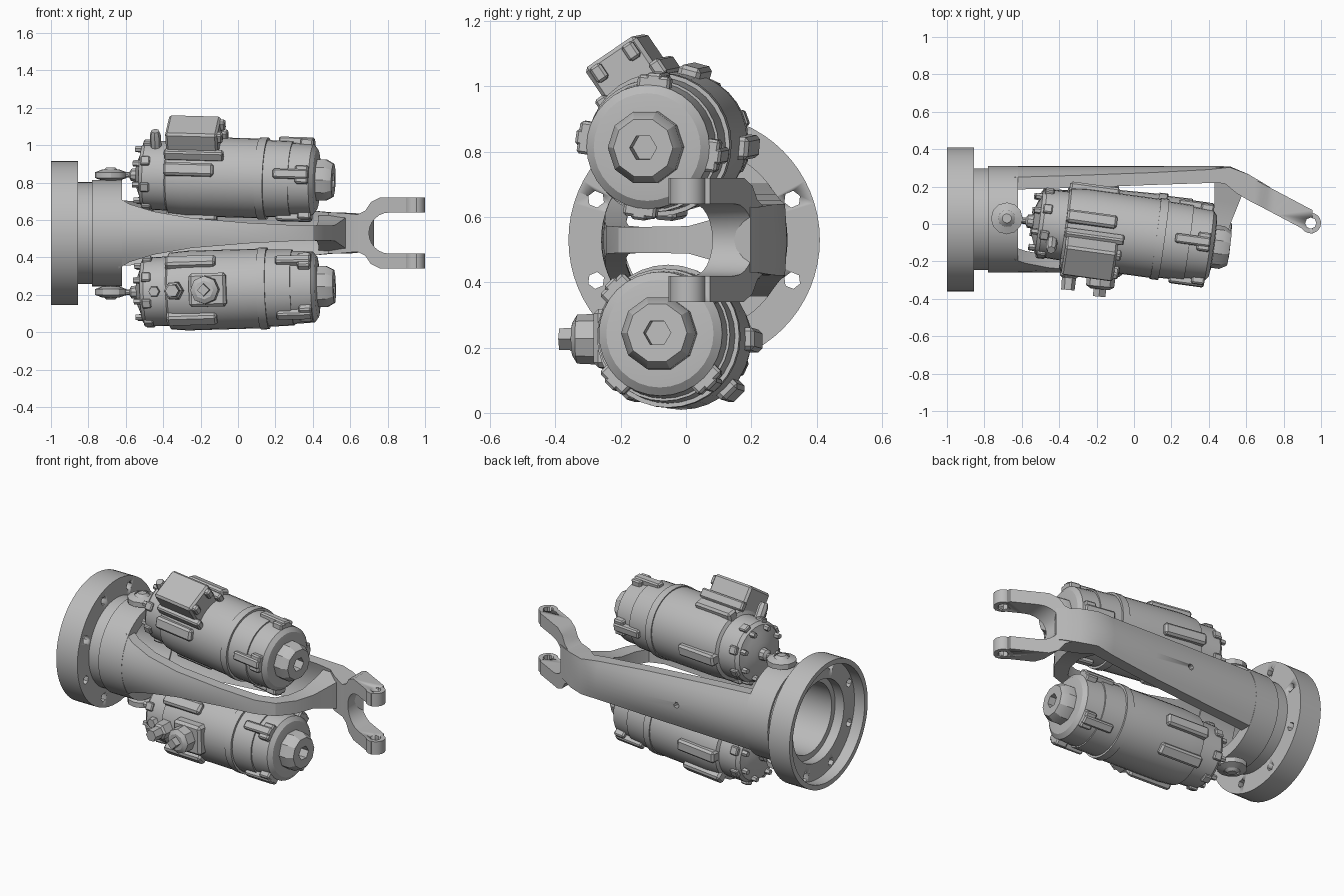
import bpy, bmesh, math
from mathutils import Matrix, Vector

if "Cube" in bpy.data.objects:
    bpy.data.objects.remove(bpy.data.objects["Cube"], do_unlink=True)

grey = bpy.data.materials.new("machined_grey")
grey.use_nodes = True
grey.diffuse_color = (0.5, 0.5, 0.5, 1)
grey.node_tree.nodes["Principled BSDF"].inputs["Base Color"].default_value = (0.5, 0.5, 0.5, 1)

MID_Y, MID_Z = 0.025, 0.53


def finish(name, bm, matrix=Matrix(), angle=30):
    bmesh.ops.recalc_face_normals(bm, faces=bm.faces)
    mesh = bpy.data.meshes.new(name)
    bm.to_mesh(mesh)
    bm.free()
    mesh.transform(matrix)
    mesh.materials.append(grey)
    ob = bpy.data.objects.new(name, mesh)
    bpy.context.collection.objects.link(ob)
    bpy.ops.object.select_all(action='DESELECT')
    ob.select_set(True)
    bpy.context.view_layer.objects.active = ob
    bpy.ops.object.shade_smooth_by_angle(angle=math.radians(angle))
    return ob


def loft(bm, rings, closed=False):
    """Skin between equal rings of points, then cap or close the ends."""
    rows = [[bm.verts.new(p) for p in ring] for ring in rings]
    n = len(rows[0])
    for a, b in zip(rows, rows[1:] + rows[:1] if closed else rows[1:]):
        for i in range(n):
            bm.faces.new((a[i], a[(i + 1) % n], b[(i + 1) % n], b[i]))
    if not closed:
        bm.faces.new(rows[0])
        bm.faces.new(rows[-1])


def lathe(name, profile, n=32, matrix=Matrix(), closed=False):
    """Turn (x, radius) points about the local x axis."""
    bm = bmesh.new()
    steps = [2 * math.pi * i / n for i in range(n)]
    loft(bm, [[(x, r * math.cos(a), r * math.sin(a)) for a in steps] for x, r in profile], closed)
    return finish(name, bm, matrix)


def box(name, lo, hi, matrix=Matrix(), bevel=0.0):
    bm = bmesh.new()
    bmesh.ops.create_cube(bm, size=1)
    for v in bm.verts:
        v.co = [l + (c + 0.5) * (h - l) for c, l, h in zip(v.co, lo, hi)]
    if bevel:
        bmesh.ops.bevel(bm, geom=bm.edges[:], offset=bevel, segments=1, affect='EDGES')
    return finish(name, bm, matrix)


def cut(target, cutter):
    cutter.hide_render = True
    cutter.hide_viewport = True
    mod = target.modifiers.new("cut", 'BOOLEAN')
    mod.object = cutter
    mod.operation = 'DIFFERENCE'
    mod.solver = 'EXACT'


def rail(name, stations):
    """Bent plate: stations are x, y, half thickness, half height, bulge."""
    bm = bmesh.new()
    pts = [Vector(s[:2]) for s in stations]
    vs = [i / 4 - 1 for i in range(9)]
    rings = []
    for i, (x, y, t, h, bulge) in enumerate(stations):
        d = (pts[min(i + 1, len(pts) - 1)] - pts[max(i - 1, 0)]).normalized()
        nx, ny = -d.y, d.x
        side = [(t - bulge * v * v, v) for v in vs] + [(-t - bulge * v * v, v) for v in reversed(vs)]
        rings.append([(x + nx * o, y + ny * o, MID_Z + v * h) for o, v in side])
    loft(bm, rings)
    return finish(name, bm)


# Hollow mounting flange with collar
hub = Matrix.Translation((0, MID_Y, MID_Z))
flange = lathe("mounting_flange", [
    (-1, 0.385), (-0.855, 0.385), (-0.855, 0.272), (-0.78, 0.272), (-0.78, 0.285), (-0.62, 0.285),
    (-0.62, 0.215), (-0.87, 0.215), (-0.87, 0.25), (-0.93, 0.25), (-0.93, 0.355), (-1, 0.355)],
    64, hub, closed=True)
for i in range(8):
    spot = hub @ Matrix.Rotation(math.radians(22.5 + 45 * i), 4, 'X') @ Matrix.Translation((0, 0.325, 0))
    cut(flange, lathe("flange_hole_cutter", [(-0.98, 0.026), (-0.8, 0.026)], 6, spot))

# Wide back rail and slim front rail that sweeps round to the fork
back = rail("back_rail", [
    (-0.64, 0.277, 0.033, 0.175, 0.06), (-0.3, 0.277, 0.033, 0.16, 0.05), (0.1, 0.277, 0.033, 0.14, 0.035),
    (0.4, 0.275, 0.036, 0.12, 0.02), (0.5, 0.265, 0.045, 0.11, 0.005), (0.58, 0.215, 0.06, 0.108, 0),
    (0.66, 0.168, 0.06, 0.1, 0), (0.7, 0.147, 0.057, 0.1, 0)])
cut(back, lathe("rail_hole_cutter", [(0.15, 0.018), (0.4, 0.018)], 10,
                Matrix.Translation((-0.15, 0, MID_Z)) @ Matrix.Rotation(math.pi / 2, 4, 'Z')))
rail("front_rail", [
    (x, y, t, h, -b) for x, y, t, h, b in [
        (-0.64, -0.227, 0.033, 0.19, 0.07), (-0.58, -0.227, 0.033, 0.155, 0.05),
        (-0.45, -0.227, 0.033, 0.115, 0.025), (-0.25, -0.225, 0.033, 0.08, 0.01),
        (0.05, -0.22, 0.033, 0.055, 0.004), (0.28, -0.21, 0.035, 0.043, 0),
        (0.38, -0.175, 0.04, 0.04, 0), (0.44, -0.09, 0.045, 0.04, 0),
        (0.47, 0.02, 0.05, 0.042, 0), (0.495, 0.12, 0.065, 0.07, 0), (0.52, 0.25, 0.09, 0.105, 0)]])

# Fork: slanted U with rounded, drilled tips
half = [(0.64, 0.1), (0.68, 0.12), (0.71, 0.165), (0.76, 0.19), (0.955, 0.19), (0.955, 0.11)]
half += [(0.81 - 0.11 * math.sin(a), 0.11 * math.cos(a)) for a in [math.pi / 12 * i for i in range(6)]]
outline = half + [(0.70, 0)] + [(x, -z) for x, z in reversed(half)]
bm = bmesh.new()
loft(bm, [[(x, 0.145 - 0.53 * (x - 0.7) + t, MID_Z + z) for x, z in outline] for t in (-0.064, 0.064)])
pin_axis = Matrix.Translation((0.945, 0.005, MID_Z)) @ Matrix.Rotation(-math.pi / 2, 4, 'Y')
fork = finish("fork", bm)
tips = [lathe("fork_tip", [(s * 0.11, 0.055), (s * 0.19, 0.055)], 24, pin_axis) for s in (-1, 1)]
drill = lathe("pin_hole_cutter", [(-0.3, 0.03), (0.3, 0.03)], 8, pin_axis)
for part in [fork] + tips:
    cut(part, drill)


def motor(name, start, end, clip_angles, fin_angles):
    """Motor along its own axis; returns a matrix placing parts by angle."""
    d = Vector(end) - Vector(start)
    base = Matrix.Translation(start) @ d.to_track_quat('X', 'Z').to_matrix().to_4x4()
    around = lambda deg: base @ Matrix.Rotation(math.radians(deg), 4, 'X')
    lathe(name + "_body", [
        (-0.02, 0.07), (0, 0.12), (0.01, 0.165), (0.03, 0.182), (0.15, 0.186), (0.16, 0.205), (0.25, 0.213),
        (0.64, 0.213), (0.64, 0.219), (0.685, 0.219), (0.685, 0.206), (0.82, 0.203), (0.82, 0.195),
        (0.93, 0.19), (0.95, 0.165), (0.955, 0.12)], 32, base)
    nut = lathe(name + "_end_nut", [(0.94, 0.115), (1.0, 0.115), (1.04, 0.092)], 10, base)
    cut(nut, lathe(name + "_socket_cutter", [(0.97, 0.042), (1.1, 0.042)], 6, base))
    for a in clip_angles:
        box(name + "_clip_bar", (0.74, 0.17, -0.025), (0.93, 0.226, 0.025), around(a), 0.008)
        box(name + "_clip_head", (0.86, 0.17, -0.05), (0.93, 0.218, 0.05), around(a), 0.008)
    for a in fin_angles:
        box(name + "_fin", (0.15, 0.17, -0.035), (0.42, 0.24, 0.035), around(a), 0.012)
    for i in range(8):
        lathe(name + "_cap_bolt", [(-0.025, 0.016), (0.05, 0.02)], 6,
              around(45 * i + 20) @ Matrix.Translation((0, 0.148, 0)))
        box(name + "_cap_lug", (0.02, 0.15, -0.025), (0.07, 0.196, 0.025), around(45 * i + 20), 0.006)
    # Rod and swivel eye linking the motor to the collar
    lathe(name + "_rod", [(-0.1, 0.016), (-0.06, 0.016), (-0.05, 0.034), (0, 0.04)], 10, base)
    eye = Matrix.Translation((-0.68, 0.03, start[2])) @ Matrix.Rotation(-math.pi / 2, 4, 'Y')
    lathe(name + "_eye", [(-0.03, 0.045), (-0.015, 0.085), (0.015, 0.085), (0.03, 0.045)], 12, eye, closed=True)
    lathe(name + "_eye_ball", [(-0.04, 0.025), (-0.02, 0.047), (0.02, 0.047), (0.04, 0.025)], 10, eye)
    s = 1 if start[2] < MID_Z else -1
    lathe(name + "_eye_pin", [(0, 0.024), (s * 0.09, 0.03)], 10, eye)
    return around


def radial(name, profile, n, around, deg, along, shift=0):
    """Turned part standing out from a motor."""
    return lathe(name, profile, n, around(deg) @ Matrix.Translation((along, 0, shift))
                 @ Matrix.Rotation(math.pi / 2, 4, 'Z'))


# Upper motor with terminal box
upper = motor("upper_motor", (-0.52, 0.01, 0.84), (0.5, -0.13, 0.812), (85, 172, -8, -98), (75, 170, -5, -95))
box("terminal_box", (0.16, 0.15, -0.095), (0.44, 0.335, 0.095), upper(124), 0.012)
for s in (-1, 1):
    box("terminal_box_foot", (0.15, 0.18, s * 0.1 - 0.02), (0.47, 0.235, s * 0.1 + 0.02), upper(124), 0.008)
    box("terminal_box_latch", (0.4, 0.27, s * 0.06 - 0.02), (0.465, 0.325, s * 0.06 + 0.02), upper(124), 0.008)
radial("upper_port", [(0.15, 0.03), (0.25, 0.03), (0.275, 0.022)], 8, upper, 120, 0.09)

# Lower motor with two sensor plugs on a pad
lower = motor("lower_motor", (-0.52, 0.01, 0.215), (0.5, -0.087, 0.245), (135, -135, -45, 45), (135, -135, -45, 0))
box("sensor_pad", (0.28, 0.17, -0.09), (0.48, 0.25, 0.09), lower(180), 0.015)
radial("large_sensor", [(0.2, 0.08), (0.31, 0.075), (0.325, 0.05)], 8, lower, 180, 0.37)
radial("large_sensor_tip", [(0.3, 0.035), (0.365, 0.033)], 4, lower, 180, 0.37)
radial("small_sensor", [(0.17, 0.055), (0.27, 0.05), (0.28, 0.038), (0.345, 0.036)], 6, lower, 180, 0.2)
radial("lower_port", [(0.15, 0.035), (0.215, 0.028)], 6, lower, 180, 0.09)
